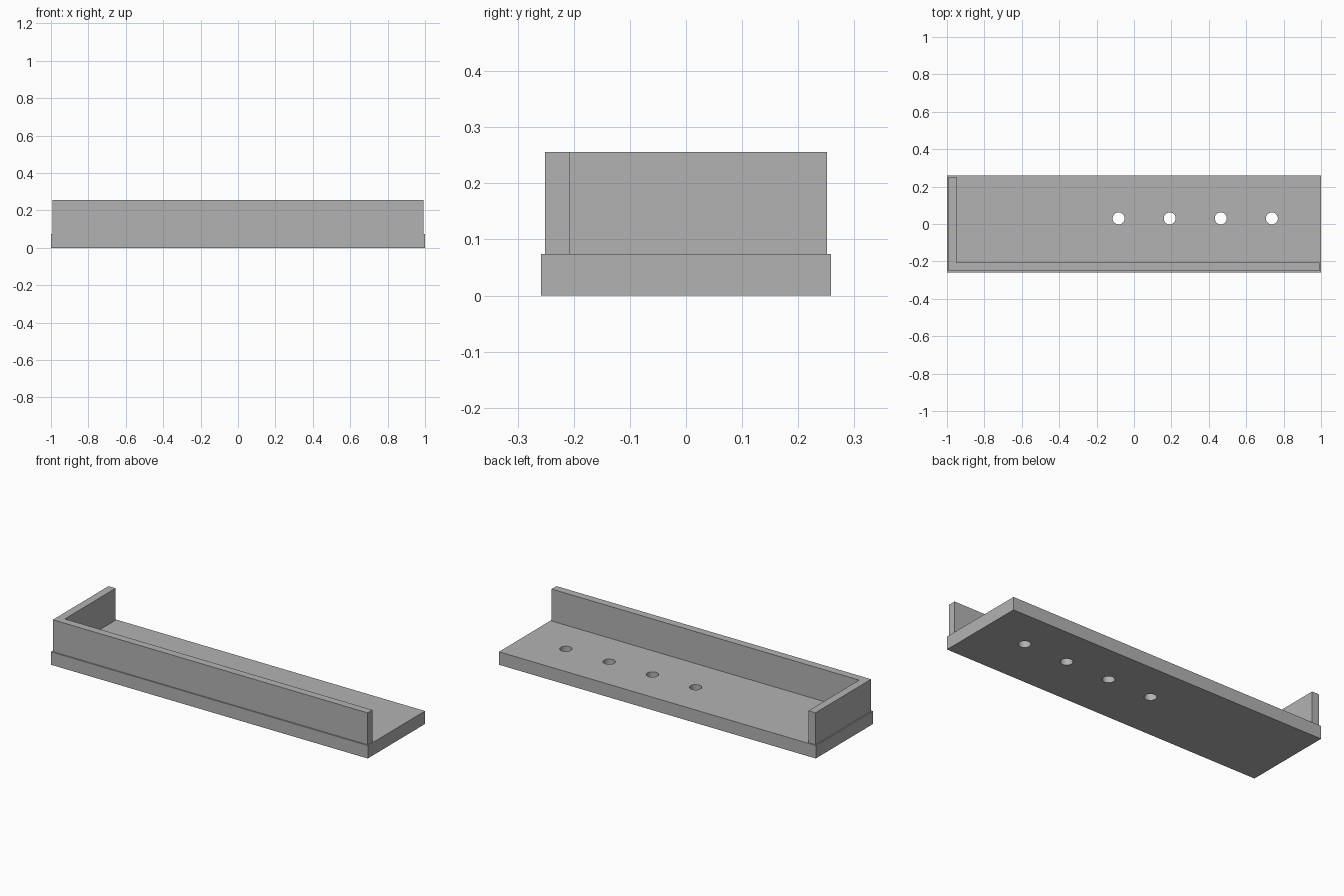
import bpy
import bmesh

cube = bpy.data.objects.get("Cube")
if cube:
    bpy.data.objects.remove(cube, do_unlink=True)

grey = bpy.data.materials.new("plain_grey")
grey.use_nodes = True
colour = (0.45, 0.45, 0.45, 1)
grey.diffuse_color = colour
grey.node_tree.nodes["Principled BSDF"].inputs["Base Color"].default_value = colour

BASE_TOP, WALL_TOP = 0.074, 0.256


def make_object(name, bm):
    bmesh.ops.recalc_face_normals(bm, faces=bm.faces[:])
    mesh = bpy.data.meshes.new(name)
    bm.to_mesh(mesh)
    bm.free()
    mesh.materials.append(grey)
    obj = bpy.data.objects.new(name, mesh)
    bpy.context.collection.objects.link(obj)
    return obj


def extrude_outline(name, outline, bottom, top):
    """Extrude a flat outline upwards into a closed solid."""
    bm = bmesh.new()
    face = bm.faces.new([bm.verts.new((x, y, bottom)) for x, y in outline])
    grown = bmesh.ops.extrude_face_region(bm, geom=[face], use_keep_orig=True)
    verts = [v for v in grown["geom"] if isinstance(v, bmesh.types.BMVert)]
    bmesh.ops.translate(bm, verts=verts, vec=(0, 0, top - bottom))
    return make_object(name, bm)


# Base plate
base = extrude_outline(
    "base_plate", [(-1, -0.258), (1, -0.258), (1, 0.258), (-1, 0.258)], 0, BASE_TOP)

# L-shaped wall along the front and the right end
end, inner_x = 0.993, -0.948
front, inner_y, back = -0.251, -0.207, 0.251
extrude_outline(
    "corner_wall",
    [(-end, front), (end, front), (end, inner_y),
     (inner_x, inner_y), (inner_x, back), (-end, back)],
    BASE_TOP, WALL_TOP)

# Row of round holes through the plate
bm = bmesh.new()
for i in range(4):
    made = bmesh.ops.create_cone(
        bm, cap_ends=True, segments=48, radius1=0.032, radius2=0.032, depth=0.3)
    bmesh.ops.translate(bm, verts=made["verts"], vec=(-0.082 + 0.273 * i, 0.03, 0.04))
cutter = make_object("hole_cutter", bm)
cutter.hide_render = True
cutter.display_type = 'WIRE'

bpy.ops.object.select_all(action='DESELECT')
base.select_set(True)
bpy.context.view_layer.objects.active = base
holes = base.modifiers.new("holes", 'BOOLEAN')
holes.operation = 'DIFFERENCE'
holes.solver = 'EXACT'
holes.object = cutter
bpy.ops.object.modifier_apply(modifier=holes.name)
bpy.data.objects.remove(cutter, do_unlink=True)
bpy.ops.object.shade_smooth_by_angle()
